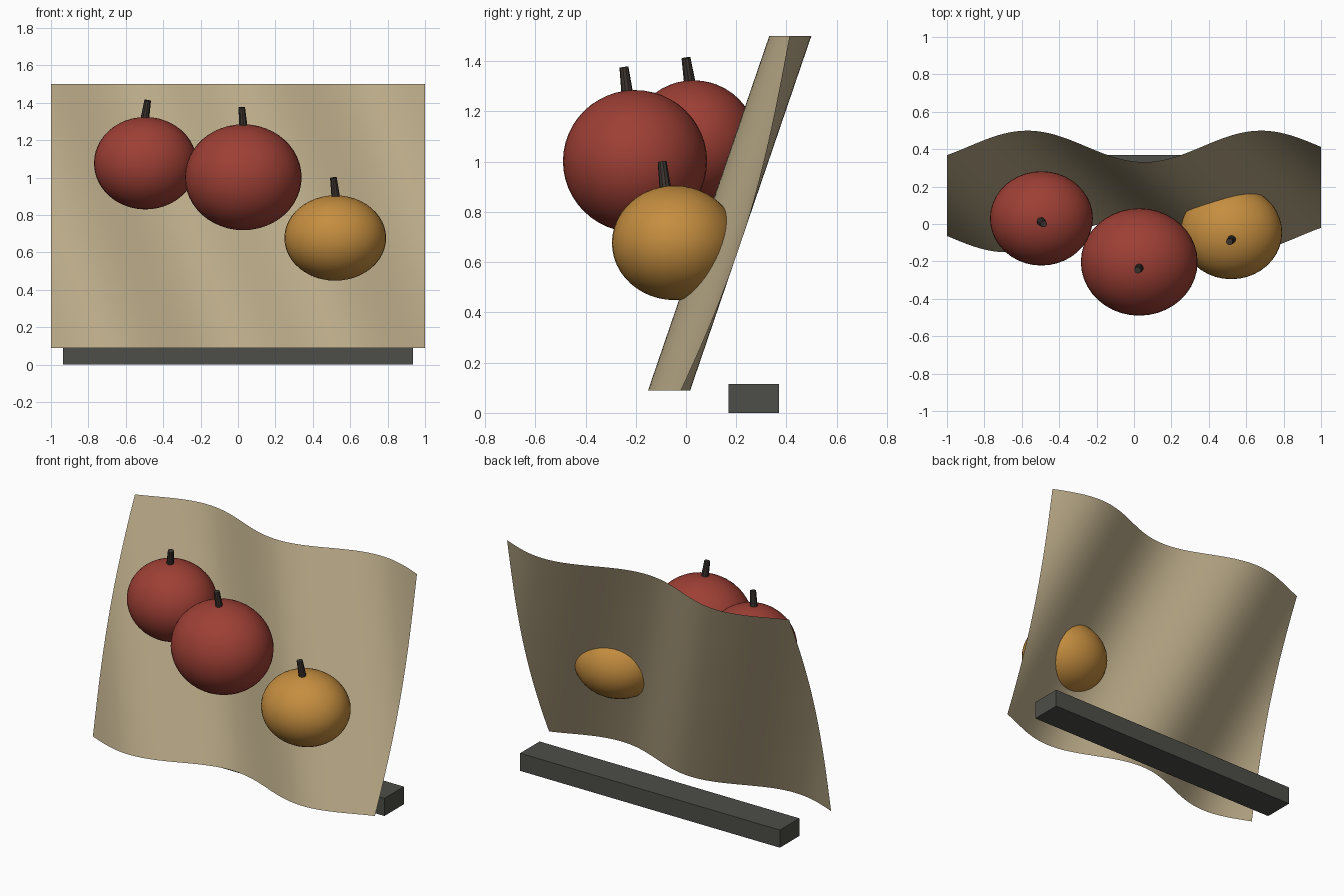
import bpy, bmesh, math
from mathutils import Vector

if "Cube" in bpy.data.objects:
    bpy.data.objects.remove(bpy.data.objects["Cube"])


def material(name, rgb):
    m = bpy.data.materials.new(name)
    m.diffuse_color = (*rgb, 1)
    m.use_nodes = True
    m.node_tree.nodes["Principled BSDF"].inputs["Base Color"].default_value = m.diffuse_color
    return m


CLOTH = material("tan cloth", (0.50, 0.41, 0.25))
RED = material("red skin", (0.34, 0.05, 0.035))
ORANGE = material("orange skin", (0.56, 0.27, 0.05))
BARK = material("dark bark", (0.045, 0.035, 0.03))
DARK = material("dark grey", (0.075, 0.075, 0.065))


def add(name, bm, mat, smooth):
    me = bpy.data.meshes.new(name)
    bm.to_mesh(me)
    bm.free()
    ob = bpy.data.objects.new(name, me)
    bpy.context.collection.objects.link(ob)
    me.materials.append(mat)
    for p in me.polygons:
        p.use_smooth = smooth
    return ob


# Leaning sheet with slanting sine folds
NX, NZ, Z0, Z1 = 80, 32, 0.09, 1.5
bm = bmesh.new()
rows = []
for j in range(NZ + 1):
    t = j / NZ
    row = []
    for i in range(NX + 1):
        x = -1 + 2 * i / NX
        phase = 2 * math.pi / 1.25 * (x - 0.055 - 0.515 * (1 - t))
        y = -0.067 + 0.482 * t - 0.084 * math.cos(phase)
        row.append(bm.verts.new((x, y, Z0 + (Z1 - Z0) * t)))
    rows.append(row)
for a, b in zip(rows, rows[1:]):
    for i in range(NX):
        bm.faces.new((a[i], a[i + 1], b[i + 1], b[i]))
add("draped_sheet", bm, CLOTH, True)

# Base bar behind the sheet
bm = bmesh.new()
bmesh.ops.create_cube(bm, size=1)
bmesh.ops.scale(bm, vec=(1.87, 0.2, 0.115), verts=bm.verts)
bmesh.ops.translate(bm, vec=(0, 0.27, 0.0575), verts=bm.verts)
add("base_bar", bm, DARK, False)


# Squashed round fruit with a tilted tapered stem
def fruit(name, centre, radii, base, tip, mat):
    bm = bmesh.new()
    bmesh.ops.create_uvsphere(bm, u_segments=40, v_segments=24, radius=1)
    bmesh.ops.scale(bm, vec=radii, verts=bm.verts)
    bmesh.ops.translate(bm, vec=centre, verts=bm.verts)
    add(name, bm, mat, True)

    base, tip = Vector(base), Vector(tip)
    axis = tip - base
    base = base - axis * 0.25
    axis = tip - base
    bm = bmesh.new()
    bmesh.ops.create_cone(bm, cap_ends=True, segments=10, radius1=0.024,
                          radius2=0.018, depth=axis.length)
    stem = add(name + "_stem", bm, BARK, False)
    stem.location = (base + tip) / 2
    stem.rotation_euler = axis.to_track_quat('Z', 'Y').to_euler()


fruit("left_fruit", (-0.495, 0.03, 1.077), (0.275, 0.252, 0.247),
      (-0.497, 0.014, 1.32), (-0.483, 0.0, 1.413), RED)
fruit("middle_fruit", (0.028, -0.203, 1.002), (0.312, 0.287, 0.283),
      (0.028, -0.235, 1.28), (0.02, -0.247, 1.376), RED)
fruit("right_fruit", (0.52, -0.045, 0.677), (0.272, 0.25, 0.228),
      (0.522, -0.083, 0.9), (0.51, -0.095, 1.0), ORANGE)
